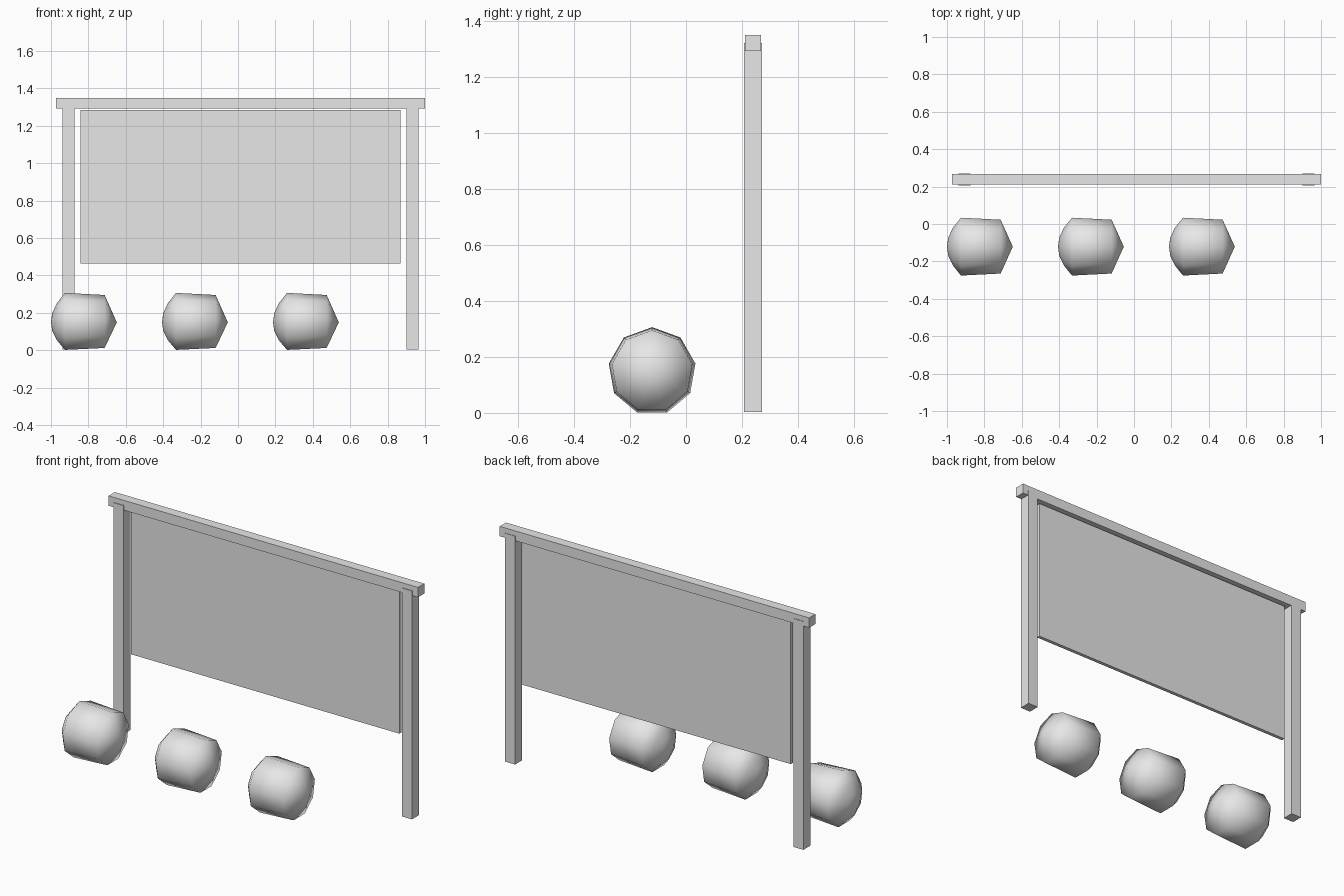
import bpy, bmesh
from math import sin, cos, tau

cube = bpy.data.objects.get("Cube")
if cube:
    bpy.data.objects.remove(cube, do_unlink=True)

grey = bpy.data.materials.new("plain_grey")
grey.use_nodes = True
grey.diffuse_color = (0.8, 0.8, 0.8, 1)
grey.node_tree.nodes["Principled BSDF"].inputs["Base Color"].default_value = (0.8, 0.8, 0.8, 1)


def add_object(name, bm, smooth=False):
    bmesh.ops.recalc_face_normals(bm, faces=bm.faces)
    for f in bm.faces:
        f.smooth = smooth
    mesh = bpy.data.meshes.new(name)
    bm.to_mesh(mesh)
    bm.free()
    mesh.materials.append(grey)
    obj = bpy.data.objects.new(name, mesh)
    bpy.context.collection.objects.link(obj)
    return obj


def box(name, low, high):
    bm = bmesh.new()
    bmesh.ops.create_cube(bm, size=1)
    for v in bm.verts:
        for i in range(3):
            v.co[i] = low[i] + (v.co[i] + 0.5) * (high[i] - low[i])
    return add_object(name, bm)


def lathe_x(name, profile, location, sides=9):
    """Closed solid turned around the x axis, with a corner at the top."""
    bm = bmesh.new()
    rings = []
    for x, r in profile:
        count = sides if r else 1
        rings.append([bm.verts.new((x, r * sin(tau * i / sides), r * cos(tau * i / sides)))
                      for i in range(count)])
    for a, b in zip(rings, rings[1:]):
        for i in range(sides):
            j = (i + 1) % sides
            corners = [a[i % len(a)], a[j % len(a)], b[j % len(b)], b[i % len(b)]]
            bm.faces.new(list(dict.fromkeys(corners)))
    obj = add_object(name, bm, smooth=True)
    obj.location = location
    return obj


# Upright frame
for side, x in (("right", -0.906), ("left", 0.932)):
    box(side + "_post", (x - 0.032, 0.207, 0.004), (x + 0.032, 0.271, 1.32))
box("top_beam", (-0.973, 0.211, 1.292), (1.0, 0.268, 1.349))

# Thin board hanging inside the frame
box("board", (-0.842, 0.229, 0.464), (0.869, 0.249, 1.283))

# Row of faceted seats: rounded at one end, pointed at the other
seat_profile = [(0, 0), (0.007, 0.05), (0.032, 0.103), (0.075, 0.157),
                (0.287, 0.146), (0.352, 0)]
for i in range(3):
    lathe_x(f"round_seat_{i + 1}", seat_profile, (-1 + 0.5935 * i, -0.121, 0.149))
